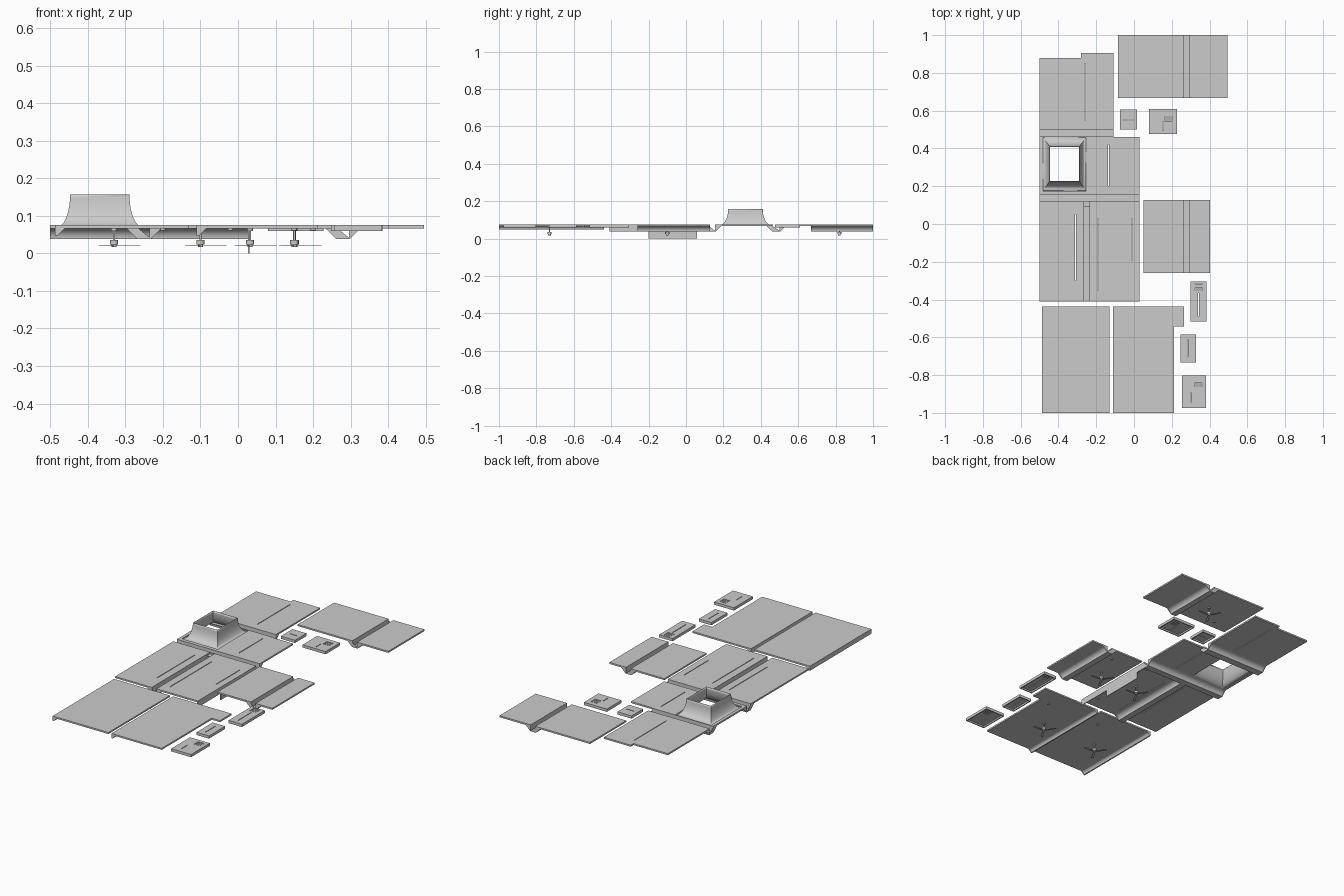
import bpy, bmesh, math

if "Cube" in bpy.data.objects:
    bpy.data.objects.remove(bpy.data.objects["Cube"])

TOP, UNDER, LOW = 0.075, 0.066, 0.038


def finish(name, bm, smooth=False):
    bmesh.ops.recalc_face_normals(bm, faces=bm.faces)
    me = bpy.data.meshes.new(name)
    bm.to_mesh(me)
    bm.free()
    ob = bpy.data.objects.new(name, me)
    bpy.context.collection.objects.link(ob)
    if smooth:
        bpy.ops.object.select_all(action='DESELECT')
        ob.select_set(True)
        bpy.context.view_layer.objects.active = ob
        bpy.ops.object.shade_smooth_by_angle(angle=math.radians(35))
    return ob


def plate(name, rects, holes=(), z0=UNDER, z1=TOP):
    """Flat slab: union of rectangles (x0, x1, y0, y1) minus holes."""
    both = list(rects) + list(holes)
    xs = sorted({v for r in both for v in r[:2]})
    ys = sorted({v for r in both for v in r[2:]})
    bm = bmesh.new()
    inside = lambda x, y, rs: any(r[0] < x < r[1] and r[2] < y < r[3] for r in rs)
    for x0, x1 in zip(xs, xs[1:]):
        for y0, y1 in zip(ys, ys[1:]):
            mx, my = (x0 + x1) / 2, (y0 + y1) / 2
            if inside(mx, my, rects) and not inside(mx, my, holes):
                bm.faces.new([bm.verts.new((x, y, z0)) for x, y in
                              ((x0, y0), (x1, y0), (x1, y1), (x0, y1))])
    bmesh.ops.remove_doubles(bm, verts=bm.verts, dist=1e-5)
    bmesh.ops.dissolve_limit(bm, angle_limit=0.01, verts=bm.verts, edges=bm.edges)
    geo = bmesh.ops.extrude_face_region(bm, geom=bm.faces[:], use_keep_orig=True)
    for v in geo['geom']:
        if isinstance(v, bmesh.types.BMVert):
            v.co.z = z1
    return finish(name, bm)


def sweep(name, prof, a, b, centre, along):
    """Extrude an (offset, z) profile from a to b along x or y."""
    bm = bmesh.new()
    place = lambda t, o, z: (centre + o, t, z) if along == 'y' else (t, centre + o, z)
    rings = [[bm.verts.new(place(t, o, z)) for o, z in prof] for t in (a, b)]
    n = len(prof)
    for i in range(n):
        j = (i + 1) % n
        bm.faces.new((rings[0][i], rings[0][j], rings[1][j], rings[1][i]))
    for r in rings:
        f = bm.faces.new(r)
        bmesh.ops.triangulate(bm, faces=[f])
    return finish(name, bm, True)


def cove(half, low):
    r = UNDER - low
    return [(half + r - r * math.sin(a), low + r * math.cos(a))
            for a in [i * math.pi / 16 for i in range(9)]]


def channel(name, a, b, lo, hi, along):
    """Open-topped trough with curved flanks."""
    w = (hi - lo) / 2
    right = cove(w + 0.003, LOW)
    left = [(-o, z) for o, z in reversed(right)]
    inner = [(-w, UNDER), (-w, LOW + .004), (w, LOW + .004), (w, UNDER)]
    sweep(name, right + left + inner, a, b, (lo + hi) / 2, along)


def slot(x, y0, y1, w=0.004):
    return (x - w / 2, x + w / 2, y0, y1)


# Large ceiling panels with slots and trough openings
plate("rear_left_panel", [(-.5, -.28, .46, .88), (-.28, -.108, .46, .905)],
      [slot(-.26, .55, .85), (-.5, -.108, .464, .5)])
plate("chimney_panel", [(-.5, .03, .12, .46)],
      [slot(-.135, .2, .42), (-.5, .03, .123, .155), (-.482, -.254, .176, .459)])
plate("middle_panel", [(-.5, .03, -.41, .12)],
      [slot(-.31, -.3, .05), slot(-.19, -.35, .03), slot(-.01, -.19, .03),
       (-.265, -.235, -.41, .12)])
plate("right_panel", [(.05, .402, -.26, .127)], [(.265, .295, -.26, .127)])
plate("rear_right_panel", [(-.085, .495, .668, 1)], [(.265, .295, .668, 1)])
plate("front_left_panel", [(-.487, -.13, -1, -.438)])
plate("front_right_panel", [(-.11, .212, -1, -.438), (.2, .265, -.543, -.438)])

# Troughs
channel("rear_left_trough", -.5, -.108, .464, .5, 'x')
channel("chimney_panel_trough", -.5, .03, .123, .155, 'x')
channel("middle_trough", -.41, .12, -.265, -.235, 'y')
channel("right_trough", -.26, .127, .265, .295, 'y')
channel("rear_right_trough", .668, 1, .265, .295, 'y')

# Curved cornices on the front panels
for n, x in (("left", -.487), ("right", -.11)):
    r = cove(.008, .048)
    sweep(f"front_{n}_cornice", r + [(0, .048), (0, UNDER)], -1, -.438, x, 'y')

# Hanging wall under the middle panel
plate("hanging_wall_upper", [(.026, .03, -.41, .12)], z0=LOW, z1=UNDER)
plate("hanging_wall_lower", [(.026, .03, -.2, .06)], z0=0, z1=LOW)

# Flared square chimney
bm = bmesh.new()
rings = []
for i in range(13):
    a = i / 12 * math.pi / 2
    k, z = 1 - math.sin(a), .070 + .087 * (1 - math.cos(a))
    hx, hy = .079 + .035 * k, .0925 + .049 * k
    rings.append([bm.verts.new((-.368 + sx * hx, .318 + sy * hy, z))
                  for sx, sy in ((-1, -1), (1, -1), (1, 1), (-1, 1))])
for r0, r1 in zip(rings, rings[1:]):
    for i in range(4):
        j = (i + 1) % 4
        bm.faces.new((r0[i], r0[j], r1[j], r1[i]))
chimney = finish("flared_chimney", bm, True)
mod = chimney.modifiers.new("shell", 'SOLIDIFY')
mod.thickness = .003


# Ceiling fans hanging below the panels
def cyl(bm, x, y, z0, z1, r, seg=16):
    geo = bmesh.ops.create_cone(bm, cap_ends=True, segments=seg, radius1=r,
                                radius2=r, depth=z1 - z0)
    bmesh.ops.translate(bm, verts=geo['verts'], vec=(x, y, (z0 + z1) / 2))


fans = [(-.33, -.73), (.032, -.73), (-.1, -.1), (.15, -.1), (.152, .82)]
for n, (x, y) in enumerate(fans, 1):
    bm = bmesh.new()
    cyl(bm, x, y, .03, UNDER, .003)
    cyl(bm, x, y, .024, .036, .011)
    cyl(bm, x, y, .017, .024, .007)
    cyl(bm, x, y, .06, UNDER, .008)
    finish(f"fan_motor_{n}", bm, True)
    bm = bmesh.new()
    for k in range(3):
        c, s = math.cos(k * 2.0944), math.sin(k * 2.0944)
        pts = [(.006, -.003), (.02, -.006), (.07, -.007), (.07, .007), (.02, .006), (.006, .003)]
        low = [bm.verts.new((x + u * c - v * s, y + u * s + v * c, .019)) for u, v in pts]
        bm.faces.new(low)
    geo = bmesh.ops.extrude_face_region(bm, geom=bm.faces[:], use_keep_orig=True)
    for v in geo['geom']:
        if isinstance(v, bmesh.types.BMVert):
            v.co.z = .0205
    finish(f"fan_blades_{n}", bm)

# Small round lamps under the panels
bm = bmesh.new()
for x, y in ((-.02, .08), (-.02, -.33), (.2, .05), (.03, .72), (.15, -.55), (-.2, -.55)):
    cyl(bm, x, y, .061, UNDER, .007, 12)
finish("ceiling_lamps", bm, True)


# Small tray panels, each with a slot and some with a slatted vent
def tray(name, r, cut, vent=None):
    x0, x1, y0, y1 = r
    holes = [cut]
    if vent:
        vx, vy = vent
        holes.append((vx - .02, vx + .02, vy - .02, vy + .02))
        slats = [(vx - .02, vx + .02, vy - .02 + i * .005, vy - .0165 + i * .005) for i in range(8)]
        plate(name + "_vent", slats, z0=.068, z1=.072)
    plate(name, [r], holes, .068)
    t = .006
    plate(name + "_rim", [r], [(x0 + t, x1 - t, y0 + t, y1 - t)], .059, .068)


tray("rear_small_tray", (-.075, .015, .5, .605), (-.052, -.005, .548, .552))
tray("rear_vent_tray", (.08, .227, .477, .61), slot(.153, .495, .54), (.181, .563))
tray("long_vent_tray", (.3, .385, -.515, -.305), slot(.342, -.49, -.365), (.342, -.335))
tray("plain_tray", (.247, .327, -.732, -.585), slot(.285, -.705, -.612))
tray("front_vent_tray", (.255, .382, -.975, -.803), slot(.3, -.945, -.892), (.341, -.843))
